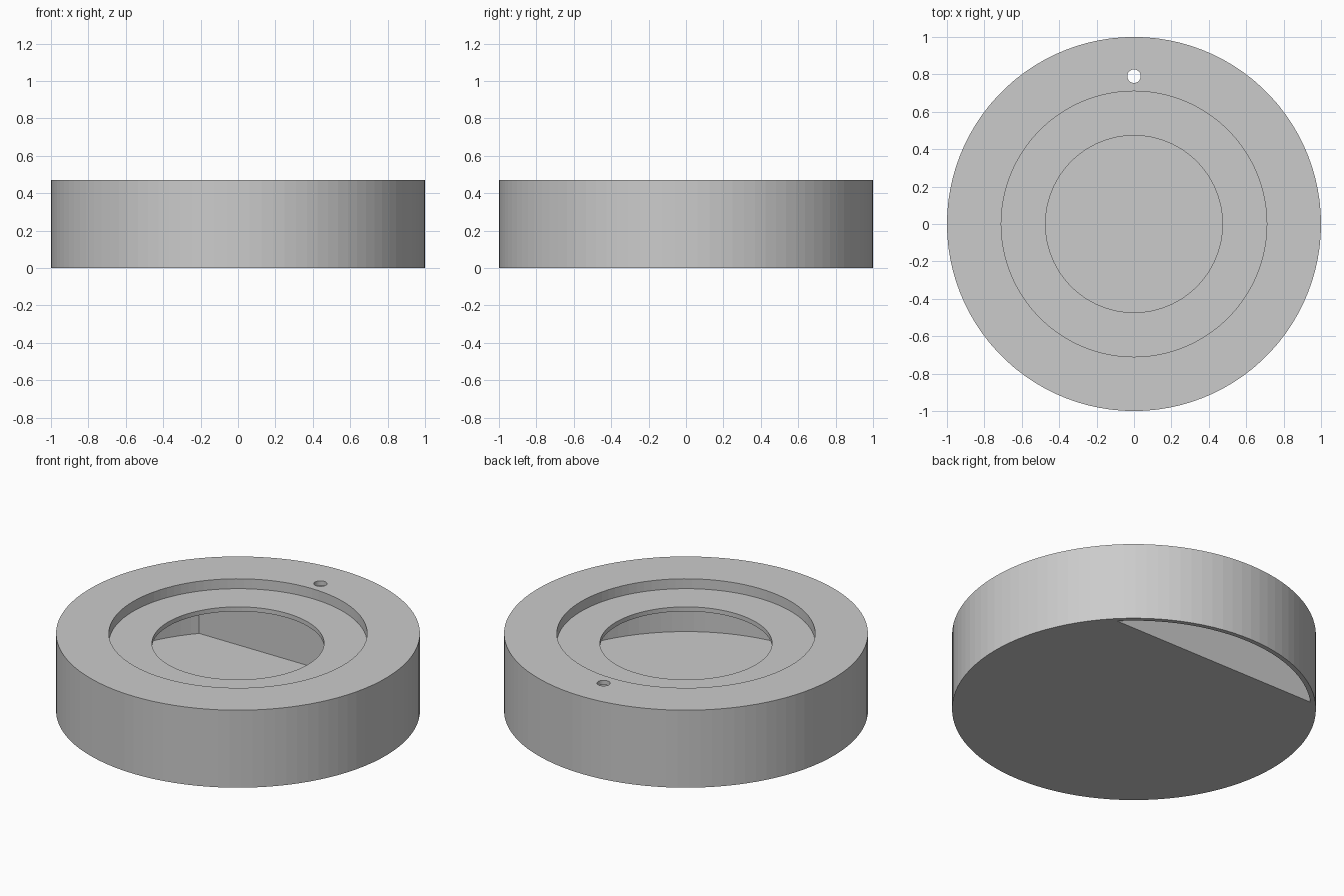
import bpy, bmesh, math
from mathutils import Vector

default = bpy.data.objects.get("Cube")
if default:
    bpy.data.objects.remove(default, do_unlink=True)

SIDES = 100
HEIGHT, WALL = 0.47, 0.027      # overall height, shell thickness
SHELF = 0.41                    # height of the recessed shelf
RECESS_R, OPENING_R = 0.71, 0.473
DIVIDER_Y = 0.655               # front face of the divider wall

grey = bpy.data.materials.new("plain grey")
grey.use_nodes = True
grey.diffuse_color = (0.6, 0.6, 0.6, 1)
grey.node_tree.nodes["Principled BSDF"].inputs["Base Color"].default_value = (0.6, 0.6, 0.6, 1)


def lathe(name, profile, keep=None):
    """Revolve a profile that starts and ends on the axis; keep = (y, side) trims it."""
    bm = bmesh.new()
    verts = [bm.verts.new((r, 0, z)) for r, z in profile]
    edges = [bm.edges.new(pair) for pair in zip(verts, verts[1:])]
    bmesh.ops.spin(bm, geom=verts + edges, cent=(0, 0, 0), axis=(0, 0, 1),
                   angle=2 * math.pi, steps=SIDES, use_merge=True)
    bmesh.ops.remove_doubles(bm, verts=bm.verts, dist=1e-5)
    if keep:
        y, side = keep
        bmesh.ops.bisect_plane(bm, geom=bm.verts[:] + bm.edges[:] + bm.faces[:], dist=1e-6,
                               plane_co=(0, y, 0), plane_no=Vector((0, -side, 0)),
                               clear_outer=True)
        rim = [e for e in bm.edges if e.is_boundary]
        bmesh.ops.contextual_create(bm, geom=rim)
    bmesh.ops.recalc_face_normals(bm, faces=bm.faces)
    mesh = bpy.data.meshes.new(name)
    bm.to_mesh(mesh)
    bm.free()
    mesh.materials.append(grey)
    obj = bpy.data.objects.new(name, mesh)
    bpy.context.collection.objects.link(obj)
    return obj


def chamber(name, floor, keep):
    """Hollow that follows the stepped lid at one wall thickness."""
    step = RECESS_R + WALL
    return lathe(name, [(0, floor), (1 - WALL, floor), (1 - WALL, HEIGHT - WALL),
                        (step, HEIGHT - WALL), (step, SHELF - WALL), (0, SHELF - WALL)], keep)


def rod(name, radius, low, high):
    return lathe(name, [(0, low), (radius, low), (radius, high), (0, high)])


# Round body with the recessed shelf in its top
body = lathe("round_housing", [(0, 0), (1, 0), (1, HEIGHT), (RECESS_R, HEIGHT),
                               (RECESS_R, SHELF), (0, SHELF)])

# Main chamber, rear pocket open below, large opening and small pin hole
pin_hole = rod("pin_hole_cutter", 0.036, 0.3, 0.6)
pin_hole.location.y = 0.79
cutters = [chamber("main_chamber_cutter", WALL, (DIVIDER_Y, -1)),
           chamber("rear_pocket_cutter", -0.1, (DIVIDER_Y + WALL, 1)),
           rod("opening_cutter", OPENING_R, 0.2, 0.6), pin_hole]
for cutter in cutters:
    cutter.hide_render = True
    cut = body.modifiers.new(cutter.name, "BOOLEAN")
    cut.operation, cut.solver, cut.object = "DIFFERENCE", "EXACT", cutter

# Bake the cuts and drop the cutters
bpy.context.view_layer.update()
graph = bpy.context.evaluated_depsgraph_get()
result = bpy.data.meshes.new_from_object(body.evaluated_get(graph))
body.modifiers.clear()
body.data = result
for cutter in cutters:
    bpy.data.objects.remove(cutter, do_unlink=True)
